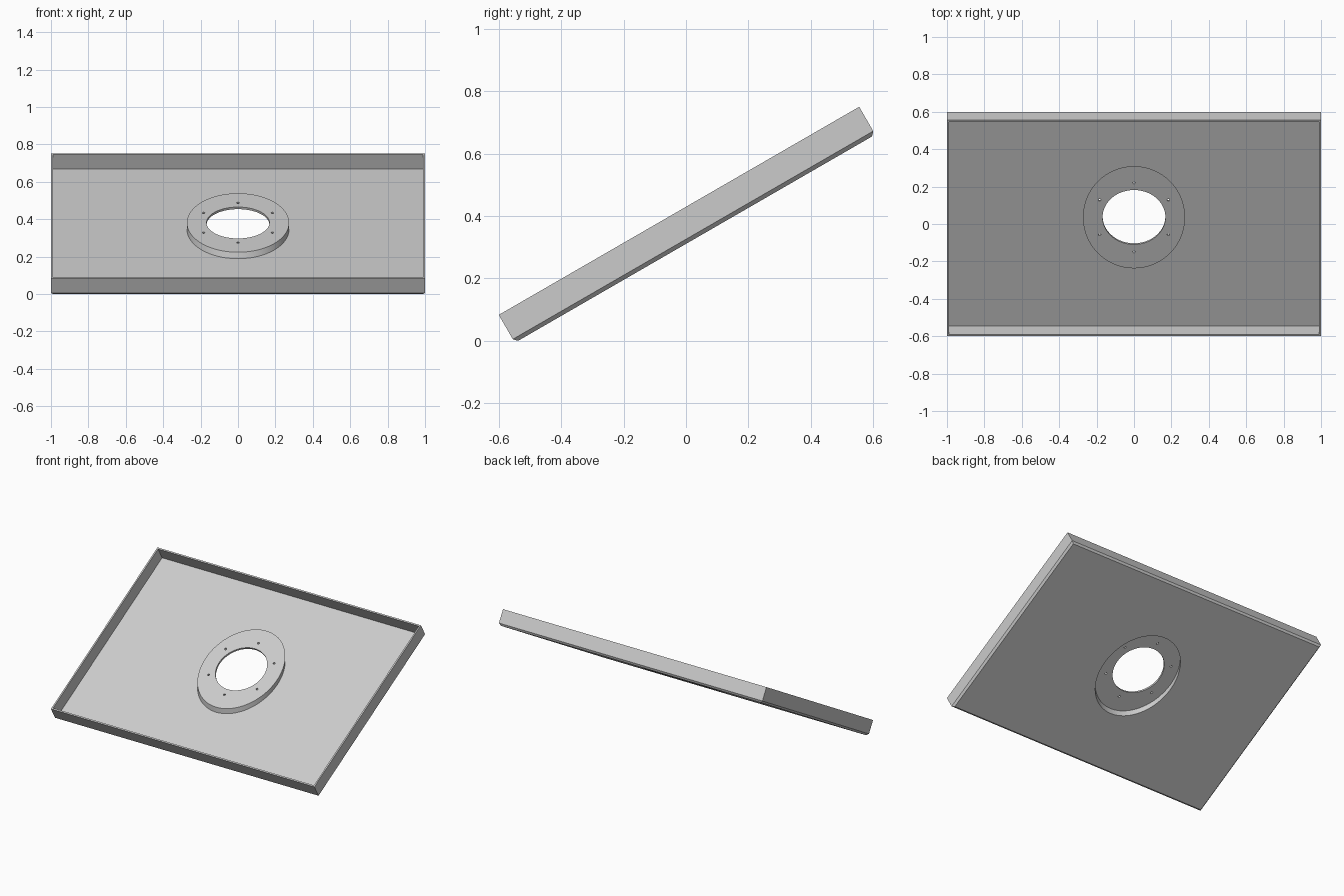
import bpy, bmesh, math
from mathutils import Matrix

if "Cube" in bpy.data.objects:
    bpy.data.objects.remove(bpy.data.objects["Cube"], do_unlink=True)

TILT = math.radians(30)
HALF_X, HALF_Y, HEIGHT = 1.0, 0.667, 0.103
SHEET, CHAMFER, WALL = 0.013, 0.012, 0.01
PAD_TOP = 0.043          # top of the raised pad above the tray's underside
PAD_Y = 0.033            # pad centre along the slope

steel = bpy.data.materials.new("light_grey_steel")
steel.use_nodes = True
GREY = (0.6, 0.6, 0.6, 1)
steel.diffuse_color = GREY
steel.node_tree.nodes["Principled BSDF"].inputs["Base Color"].default_value = GREY


def loft(name, rings):
    """Closed solid through equal-length rings, listed from bottom to top."""
    bm = bmesh.new()
    loops = [[bm.verts.new(p) for p in ring] for ring in rings]
    n = len(loops[0])
    for low, high in zip(loops, loops[1:]):
        for i in range(n):
            j = (i + 1) % n
            bm.faces.new((low[i], low[j], high[j], high[i]))
    bm.faces.new(loops[0][::-1])
    bm.faces.new(loops[-1])
    bmesh.ops.recalc_face_normals(bm, faces=bm.faces)
    mesh = bpy.data.meshes.new(name)
    bm.to_mesh(mesh)
    bm.free()
    mesh.materials.append(steel)
    obj = bpy.data.objects.new(name, mesh)
    bpy.context.collection.objects.link(obj)
    return obj


def rectangle(hx, hy, z):
    return [(-hx, -hy, z), (hx, -hy, z), (hx, hy, z), (-hx, hy, z)]


def cylinder(name, radius, z0, z1, cx=0.0, cy=PAD_Y, plumb=False, sides=96):
    """Square to the sheet, or plumb: upright once the tray is tilted."""
    stretch = 1 / math.cos(TILT) if plumb else 1
    lean = math.tan(TILT) if plumb else 0
    angles = [math.tau * i / sides for i in range(sides)]
    return loft(name, [[(cx + radius * math.cos(a),
                         cy + lean * (z - PAD_TOP) + radius * stretch * math.sin(a), z)
                        for a in angles] for z in (z0, z1)])


def combine(target, tool, operation):
    """Apply a boolean and discard the tool."""
    mod = target.modifiers.new("cut", 'BOOLEAN')
    mod.operation, mod.solver, mod.object = operation, 'EXACT', tool
    bpy.context.view_layer.update()
    graph = bpy.context.evaluated_depsgraph_get()
    mesh = bpy.data.meshes.new_from_object(target.evaluated_get(graph))
    target.modifiers.clear()
    target.data = mesh
    bpy.data.objects.remove(tool, do_unlink=True)


# Tray shell with chamfered lower edges
tray = loft("tray", [rectangle(HALF_X - CHAMFER, HALF_Y - CHAMFER, 0),
                     rectangle(HALF_X, HALF_Y, SHEET),
                     rectangle(HALF_X, HALF_Y, HEIGHT)])
inside = [rectangle(HALF_X - WALL, HALF_Y - WALL, z) for z in (SHEET, HEIGHT + 0.1)]
combine(tray, loft("cavity", inside), 'DIFFERENCE')

# Raised pad, hollow underneath
combine(tray, cylinder("pad", 0.273, SHEET / 2, PAD_TOP, plumb=True), 'UNION')
combine(tray, cylinder("recess", 0.262, -0.05, PAD_TOP - SHEET, plumb=True), 'DIFFERENCE')

# Central opening and ring of six bolt holes
combine(tray, cylinder("bore", 0.168, -0.1, 0.1), 'DIFFERENCE')
for k in range(6):
    a = math.radians(30 + 60 * k)
    combine(tray, cylinder("bolt_hole", 0.007, -0.1, 0.1, 0.2125 * math.cos(a),
                           PAD_Y + 0.2125 * math.sin(a), sides=16), 'DIFFERENCE')

# Tilt the tray and rest its front edge on the ground
tray.data.transform(Matrix.Rotation(TILT, 4, 'X'))
low = min(v.co.z for v in tray.data.vertices)
ys = [v.co.y for v in tray.data.vertices]
tray.data.transform(Matrix.Translation((0, -(min(ys) + max(ys)) / 2, -low)))

bpy.ops.object.select_all(action='DESELECT')
tray.select_set(True)
bpy.context.view_layer.objects.active = tray
bpy.ops.object.shade_smooth_by_angle(angle=math.radians(30))
